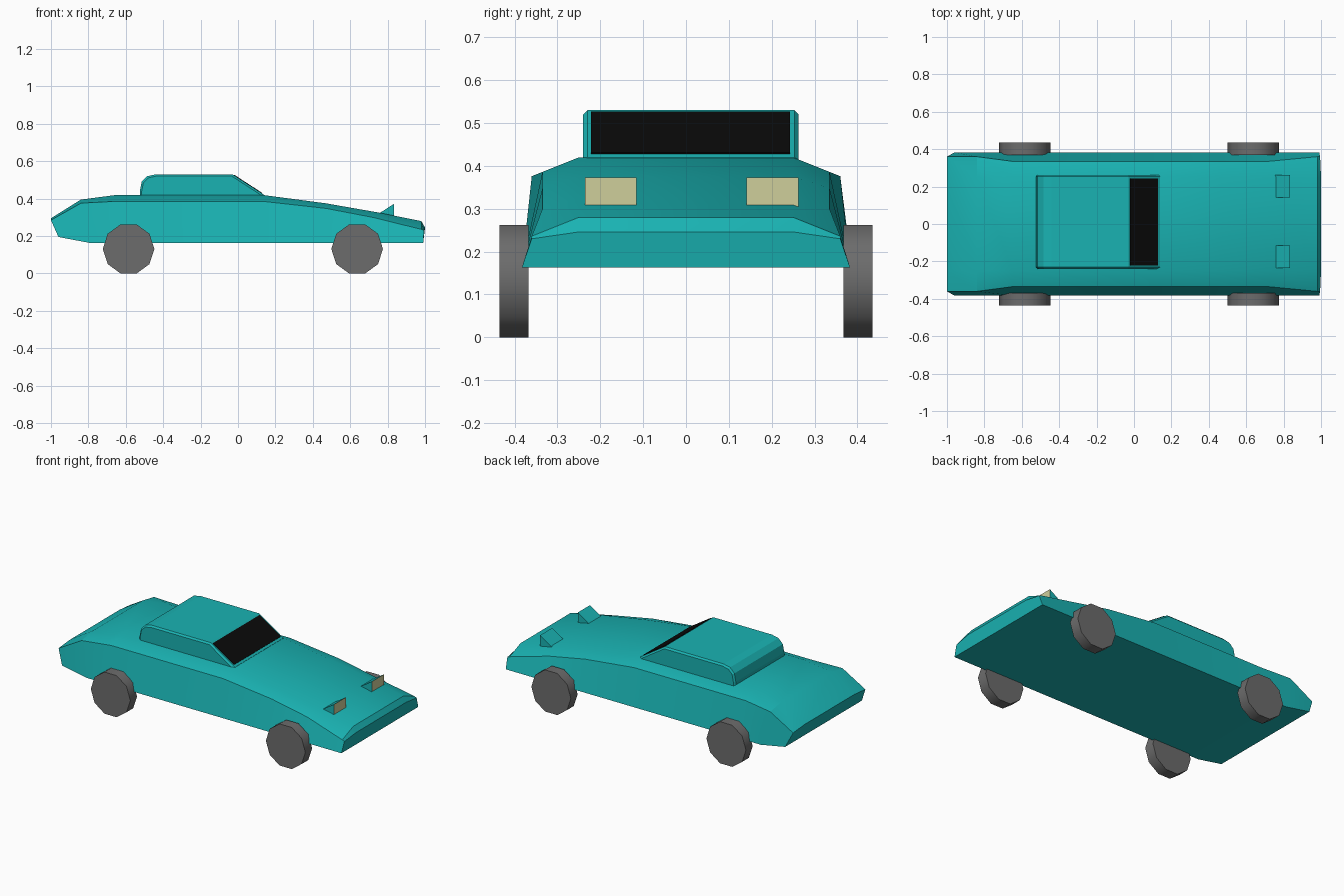
import bpy, math
from mathutils import Matrix

if "Cube" in bpy.data.objects:
    bpy.data.objects.remove(bpy.data.objects["Cube"])


def material(name, rgb):
    m = bpy.data.materials.new(name)
    m.diffuse_color = (*rgb, 1)
    m.use_nodes = True
    m.node_tree.nodes["Principled BSDF"].inputs["Base Color"].default_value = m.diffuse_color
    return m


TEAL = material("teal paint", (0.01, 0.45, 0.45))
BLACK = material("dark glass", (0.003, 0.003, 0.003))
CREAM = material("lamp cream", (0.62, 0.62, 0.33))
GREY = material("tyre grey", (0.15, 0.15, 0.15))


def build(name, verts, faces, mats, smooth=None):
    mesh = bpy.data.meshes.new(name)
    mesh.from_pydata(verts, [], faces)
    ob = bpy.data.objects.new(name, mesh)
    bpy.context.collection.objects.link(ob)
    for m in mats:
        mesh.materials.append(m)
    bpy.context.view_layer.objects.active = ob
    for o in bpy.context.selected_objects:
        o.select_set(False)
    ob.select_set(True)
    bpy.ops.object.mode_set(mode='EDIT')
    bpy.ops.mesh.select_all(action='SELECT')
    bpy.ops.mesh.normals_make_consistent(inside=False)
    bpy.ops.object.mode_set(mode='OBJECT')
    if smooth:
        bpy.ops.object.shade_smooth_by_angle(angle=math.radians(smooth))
    return ob


def loft(name, rings, mats, smooth=None):
    n = len(rings[0])
    faces = [tuple(range(n)), tuple(range((len(rings) - 1) * n, len(rings) * n))]
    for r in range(len(rings) - 1):
        for i in range(n):
            j = (i + 1) % n
            faces.append((r * n + i, r * n + j, r * n + n + j, r * n + n + i))
    return build(name, [p for ring in rings for p in ring], faces, mats, smooth)


def extrude_y(name, profile, y0, y1, mats, smooth=None):
    return loft(name, [[(x, y, z) for x, z in profile] for y in (y0, y1)], mats, smooth)


# Body: half sections (bottom x,z / shoulder x,y,z / top x,z), rear to nose
sections = [
    (-0.96, 0.195, -1.00, 0.360, 0.285, -1.00, 0.295),
    (-0.79, 0.163, -0.84, 0.360, 0.376, -0.84, 0.395),
    (-0.65, 0.163, -0.65, 0.335, 0.386, -0.65, 0.420),
    (0.13, 0.163, 0.13, 0.335, 0.386, 0.13, 0.420),
    (0.47, 0.163, 0.47, 0.335, 0.348, 0.47, 0.375),
    (0.72, 0.163, 0.72, 0.335, 0.300, 0.75, 0.326),
    (0.97, 0.163, 0.98, 0.360, 0.236, 0.98, 0.280),
    (0.99, 0.163, 0.995, 0.360, 0.230, 1.00, 0.246),
]
rings = []
for bx, bz, sx, sy, sz, tx, tz in sections:
    half = [(bx, 0.383, bz), (sx, sy, sz), (tx, 0.25, tz)]
    rings.append(half + [(x, -y, z) for x, y, z in reversed(half)])
loft("body", rings, [TEAL], 25)

# Cabin with softly bevelled edges
cabin = extrude_y("cabin", [(-0.525, 0.40), (-0.525, 0.44), (-0.515, 0.49), (-0.485, 0.52),
                            (-0.44, 0.53), (-0.03, 0.53), (0.14, 0.42), (0.14, 0.40)],
                  -0.24, 0.263, [TEAL])
bevel = cabin.modifiers.new("bevel", 'BEVEL')
bevel.width = 0.01
bevel.segments = 1
bevel.limit_method = 'ANGLE'
bevel.angle_limit = math.radians(60)

# Windscreen laid on the sloping cabin front
extrude_y("windscreen", [(-0.022, 0.522), (-0.019, 0.527), (0.129, 0.431), (0.126, 0.426)],
          -0.222, 0.243, [BLACK])

# Pop-up headlights: teal wedges with a cream front face
for side, y0, y1 in (("right", -0.236, -0.115), ("left", 0.141, 0.263)):
    lamp = extrude_y(side + "_headlight", [(0.753, 0.320), (0.835, 0.373), (0.835, 0.305)],
                     y0, y1, [TEAL, CREAM])
    for f in lamp.data.polygons:
        if f.normal.x > 0.9:
            f.material_index = 1

# Ten-sided wheels
R = 0.138
for end, x in (("rear", -0.585), ("front", 0.637)):
    for side, s in (("left", 1), ("right", -1)):
        prof = [(x + R * math.cos(i * math.tau / 10), 0.1312 + R * math.sin(i * math.tau / 10))
                for i in range(10)]
        extrude_y(f"{end}_{side}_wheel", prof, s * 0.368, s * 0.435, [GREY], 40)
